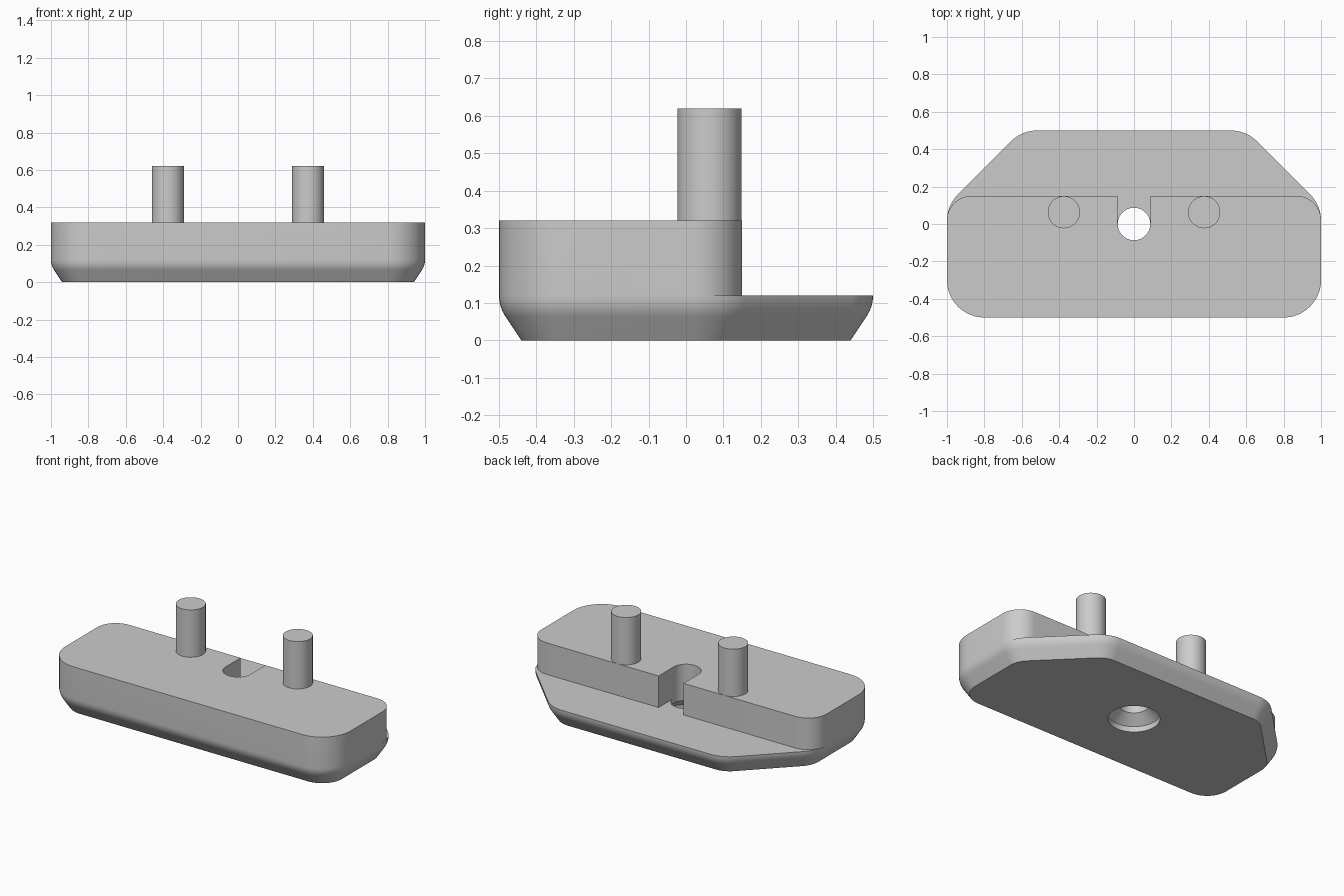
import bpy, bmesh, math
from mathutils import Vector

if "Cube" in bpy.data.objects:
    bpy.data.objects.remove(bpy.data.objects["Cube"])

grey = bpy.data.materials.new("plain grey")
grey.use_nodes = True
grey.diffuse_color = (0.6, 0.6, 0.6, 1)
grey.node_tree.nodes["Principled BSDF"].inputs["Base Color"].default_value = grey.diffuse_color

PLATE_TOP, BLOCK_TOP, PIN_TOP = 0.12, 0.32, 0.62
BORE = 0.087


def circle(radius, x=0, y=0, start=0, sweep=360, steps=48):
    """Points round a circle; a full turn leaves out the repeated last point."""
    count = steps if sweep == 360 else steps + 1
    angles = [math.radians(start + sweep * i / steps) for i in range(count)]
    return [(x + radius * math.cos(a), y + radius * math.sin(a)) for a in angles]


def rounded(corners, inset=0, steps=12):
    """Counter-clockwise outline of (x, y, radius) corners, offset inwards."""
    points = []
    for i, (x, y, radius) in enumerate(corners):
        here = Vector((x, y))
        to_prev = (Vector(corners[i - 1][:2]) - here).normalized()
        to_next = (Vector(corners[(i + 1) % len(corners)][:2]) - here).normalized()
        half = to_prev.angle(to_next) / 2
        centre = here + (to_prev + to_next).normalized() * radius / math.sin(half)
        turn = 180 - 2 * math.degrees(half)
        start = math.degrees(math.atan2(-to_prev.x, to_prev.y))
        points += circle(radius - inset, centre.x, centre.y, start + 180, turn, steps)
    return points


def loft(name, rings):
    """Closed solid through (outline, height) rings from bottom to top."""
    bm = bmesh.new()
    loops = [[bm.verts.new((x, y, z)) for x, y in pts] for pts, z in rings]
    bm.faces.new(loops[0][::-1])
    bm.faces.new(loops[-1])
    for low, high in zip(loops, loops[1:]):
        for i in range(len(low)):
            j = (i + 1) % len(low)
            bm.faces.new((low[i], low[j], high[j], high[i]))
    bmesh.ops.recalc_face_normals(bm, faces=bm.faces)
    mesh = bpy.data.meshes.new(name)
    bm.to_mesh(mesh)
    bm.free()
    mesh.materials.append(grey)
    obj = bpy.data.objects.new(name, mesh)
    bpy.context.collection.objects.link(obj)
    return obj


def select(obj):
    bpy.ops.object.select_all(action="DESELECT")
    obj.select_set(True)
    bpy.context.view_layer.objects.active = obj


def combine(target, tool, operation):
    mod = target.modifiers.new(operation, "BOOLEAN")
    mod.operation, mod.solver, mod.object = operation, "EXACT", tool
    select(target)
    bpy.ops.object.modifier_apply(modifier=mod.name)
    bpy.data.objects.remove(tool)


# Lower plate: clipped back corners, sloped underside easing into the wall
plate_corners = [(-1, -0.5, 0.2), (1, -0.5, 0.2), (1, 0.1, 0.2),
                 (0.6, 0.5, 0.2), (-0.6, 0.5, 0.2), (-1, 0.1, 0.2)]
rings = [(rounded(plate_corners, 0.06), 0)]
for i in range(7):
    a = math.radians(36 * (1 - i / 6))
    rings.append((rounded(plate_corners, 0.1 * (1 - math.cos(a))),
                  PLATE_TOP - 0.1 * math.sin(a)))
body = loft("base_body", rings)

# Stepped and countersunk bore
bore = loft("bore_cutter", [(circle(0.15), -0.05), (circle(0.15), 0.035),
                            (circle(BORE), 0.09), (circle(BORE), 0.2)])
combine(body, bore, "DIFFERENCE")

# Raised block with a round-ended slot opening at the back
block_outline = rounded([(-1, -0.5, 0.2), (1, -0.5, 0.2),
                         (1, 0.15, 0.13), (-1, 0.15, 0.13)])
half = len(block_outline) * 3 // 4
slot = [(BORE, 0.15)] + circle(BORE, 0, 0, 0, -180, 24) + [(-BORE, 0.15)]
block_outline = block_outline[:half] + slot + block_outline[half:]
block = loft("raised_block", [(block_outline, PLATE_TOP), (block_outline, BLOCK_TOP)])
combine(body, block, "UNION")

# Two upright pins
pins = []
for side, x in (("left", 0.375), ("right", -0.375)):
    ring = circle(0.086, x, 0.063)
    pins.append(loft(side + "_pin", [(ring, BLOCK_TOP - 0.02), (ring, PIN_TOP)]))

for obj in [body] + pins:
    select(obj)
    bpy.ops.object.shade_smooth_by_angle(angle=math.radians(25))
